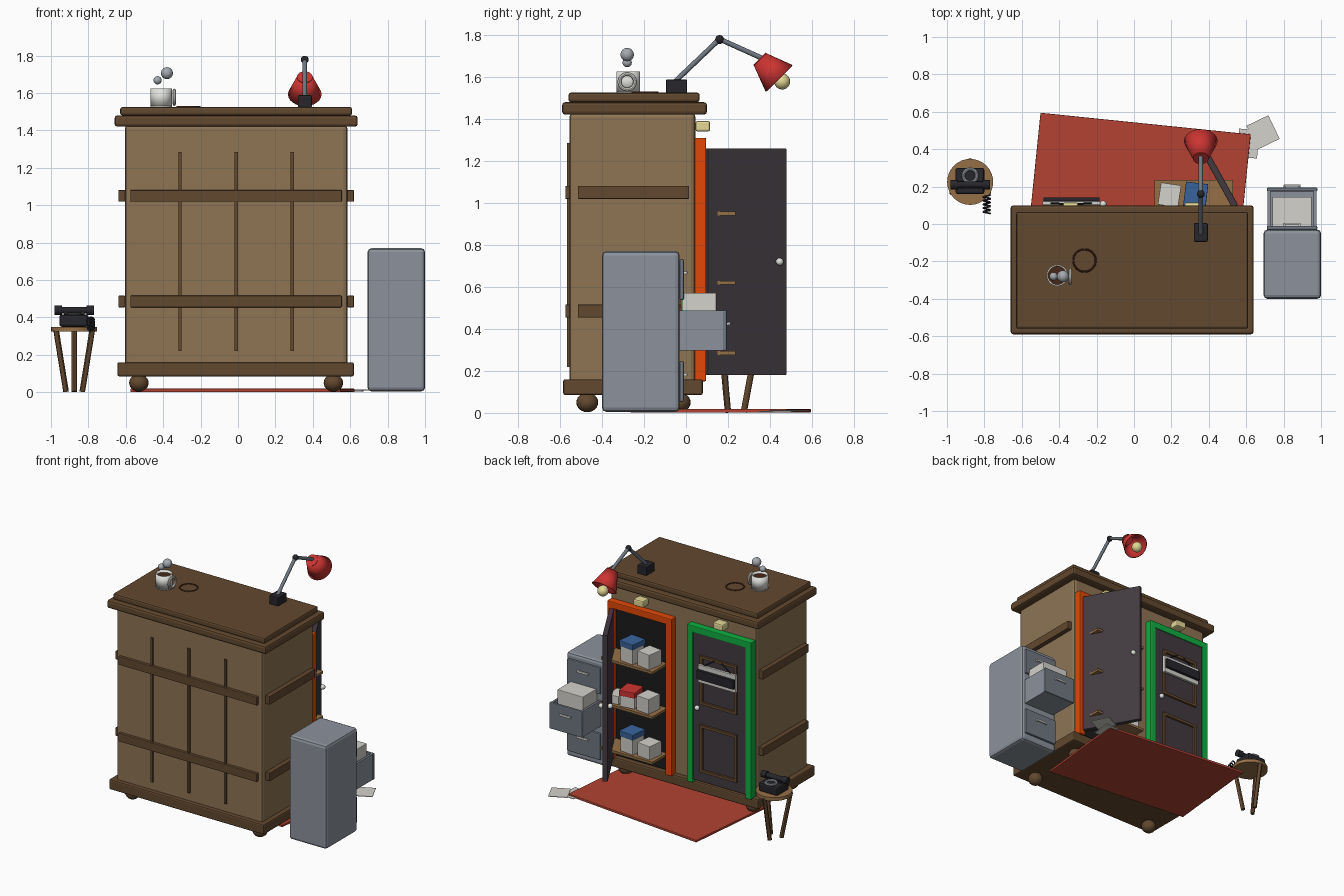
import bpy, math
from mathutils import Vector

if "Cube" in bpy.data.objects:
    bpy.data.objects.remove(bpy.data.objects["Cube"])

mats = {}
def col(name, r, g, b):
    m = bpy.data.materials.new(name)
    lin = [((c / 255 + 0.055) / 1.055) ** 2.4 if c > 10 else c / 3294 for c in (r, g, b)]
    m.diffuse_color = (*lin, 1)
    m.use_nodes = True
    m.node_tree.nodes["Principled BSDF"].inputs["Base Color"].default_value = m.diffuse_color
    mats[name] = m
for n, c in {"wood": (142, 116, 84), "dark_wood": (98, 72, 46), "shelf_wood": (150, 112, 70), "door": (66, 58, 64),
             "black": (38, 38, 44), "inside": (28, 26, 28), "orange": (226, 72, 8), "green": (14, 175, 64),
             "red": (205, 52, 50), "rug": (178, 66, 50), "steel": (140, 146, 156), "drawer": (112, 120, 130),
             "paper": (212, 210, 204), "cream": (228, 216, 150), "white": (225, 225, 220), "blue": (58, 100, 158),
             "coffee": (72, 40, 24), "steam": (165, 170, 176)}.items():
    col(n, *c)

def finish(o, name, mat, bevel=0, smooth=False):
    o.name = name
    o.data.materials.append(mats[mat])
    if bevel:
        m = o.modifiers.new("bevel", 'BEVEL')
        m.width, m.segments = bevel, 2
    if smooth:
        bpy.ops.object.shade_smooth_by_angle()
    return o

def box(name, x, y, z, mat, bevel=0, rot=0):
    bpy.ops.mesh.primitive_cube_add(size=1)
    o = bpy.context.object
    o.location = [(a + b) / 2 for a, b in (x, y, z)]
    o.scale = [b - a for a, b in (x, y, z)]
    o.rotation_euler.z = rot
    bpy.ops.object.transform_apply(location=False, rotation=False)
    return finish(o, name, mat, bevel)

def cbox(name, c, s, mat, bevel=0, rot=0):
    return box(name, *[(c[i] - s[i] / 2, c[i] + s[i] / 2) for i in range(3)], mat, bevel, rot)

def ball(name, c, r, mat, squash=1):
    bpy.ops.mesh.primitive_uv_sphere_add(segments=20, ring_count=12, radius=r, location=c)
    bpy.context.object.scale.z = squash
    return finish(bpy.context.object, name, mat, smooth=True)

def rod(name, a, b, r1, r2, mat, verts=16, fill='NGON'):
    a, b = Vector(a), Vector(b)
    bpy.ops.mesh.primitive_cone_add(vertices=verts, radius1=r1, radius2=r2, depth=(b - a).length,
                                    location=(a + b) / 2, end_fill_type=fill)
    o = bpy.context.object
    o.rotation_euler = (b - a).to_track_quat('Z', 'Y').to_euler()
    return finish(o, name, mat, smooth=True)

def ring(name, c, R, r, mat, rot=(0, 0, 0)):
    bpy.ops.mesh.primitive_torus_add(location=c, major_radius=R, minor_radius=r, rotation=rot,
                                     major_segments=32, minor_segments=8)
    return finish(bpy.context.object, name, mat, smooth=True)

# main cabinet with plinth, stepped top and ball feet
box("cabinet_body", (-.605, .585), (-.555, .045), (.12, 1.43), "wood", .02)
box("plinth", (-.645, .62), (-.585, .08), (.085, .16), "dark_wood", .01)
box("top_lower_slab", (-.66, .64), (-.59, .10), (1.42, 1.48), "dark_wood", .015)
box("top_upper_slab", (-.63, .61), (-.56, .065), (1.48, 1.525), "dark_wood", .012)
for x in (-.53, .51):
    for y in (-.47, -.03):
        ball("ball_foot", (x, y, .05), .052, "dark_wood", .9)

# straps and battens on the front and sides
for x in (-.31, -.01, .29):
    cbox("batten", (x, -.555, .752), (.018, .024, 1.065), "dark_wood")
for z in (.485, 1.05):
    cbox("front_strap", (-.01, -.558, z), (1.13, .034, .062), "dark_wood", .004)
    for x in (-.622, .602):
        cbox("side_strap", (x, -.25, z), (.036, .53, .062), "dark_wood", .004)

# two door frames with a lamp above each
for cx, mat in ((-.335, "green"), (.315, "orange")):
    for s in (-1, 1):
        cbox(mat + "_door_post", (cx + s * .238, .068, .73), (.05, .056, 1.16), mat, .006)
    cbox(mat + "_door_lintel", (cx, .068, 1.285), (.526, .056, .05), mat, .006)
    cbox("door_light", (cx - .004, .08, 1.365), (.082, .07, .05), "cream", .01)

# closed door with moulded panels, blank sign and knob
cbox("closed_door", (-.335, .065, .72), (.43, .05, 1.09), "door", .004)
for z0, z1 in ((.25, .60), (.75, 1.11)):
    zc = (z0 + z1) / 2
    for s in (-1, 1):
        cbox("panel_stile", (-.335 + s * .14, .095, zc), (.02, .02, z1 - z0), "dark_wood")
        cbox("panel_rail", (-.335, .095, zc + s * ((z1 - z0) / 2 - .01)), (.30, .02, .02), "dark_wood")
cbox("sign_plate", (-.335, .112, .985), (.31, .02, .13), "paper", .003)
cbox("sign_band", (-.335, .130, .985), (.30, .025, .065), "black")
for s in (-1, 1):
    rod("sign_hanger", (-.335 + s * .12, .112, 1.04), (-.335 + s * .03, .108, 1.10), .004, .004, "black", 8)
ball("closed_door_knob", (-.165, .107, .72), .018, "white")

# open door swung outwards
hinge, d = Vector((.54, .095, .72)), Vector((-.485, .874, 0)).normalized()
n = Vector((d.y, -d.x, 0))
cbox("open_door", hinge + d * .215, (.43, .035, 1.08), "door", .004, math.atan2(d.y, d.x))
for s in (-1, 1):
    ball("open_door_knob", hinge + d * .385 + n * .03 * s, .018, "white")

# dark interior, shelves and stored boxes
cbox("dark_interior", (.315, .05, .72), (.44, .024, 1.1), "inside")
for z in (.285, .62, .95):
    cbox("shelf", (.32, .145, z), (.42, .18, .018), "shelf_wood")
def carton(x, z, w, h, rot, lid=None):
    cbox("carton", (x, .155, z + h / 2), (w, .12, h), "paper", .003, rot)
    if lid:
        cbox("carton_lid", (x, .155, z + h + .02), (w + .01, .13, .04), lid, .003, rot)
carton(.33, .959, .11, .11, -.12, "blue")
carton(.19, .959, .11, .11, -.15)
carton(.45, .629, .08, .06, .1)
carton(.34, .629, .11, .08, .15, "red")
carton(.20, .629, .11, .11, -.1)
carton(.33, .294, .11, .11, -.1, "blue")
carton(.19, .294, .11, .10, -.12)

# filing cabinet with one open drawer
box("filing_cabinet", (.693, 1.0), (-.40, -.03), (.005, .77), "steel", .02)
for zc, y in ((.15, -.03), (.393, .175), (.635, -.03)):
    box("drawer_front", (.71, .98), (y, y + .02), (zc - .097, zc + .097), "drawer", .006)
    box("drawer_handle", (.80, .89), (y + .026, y + .036), (zc + .025, zc + .04), "white", .003)
    for x in (.805, .885):
        cbox("handle_mount", (x, y + .024, zc + .032), (.01, .02, .012), "white")
box("drawer_bottom", (.715, .975), (-.03, .18), (.297, .31), "steel")
for x in (.715, .960):
    box("drawer_side", (x, x + .015), (-.03, .18), (.297, .488), "steel")
box("paper_stack", (.74, .95), (-.02, .145), (.31, .572), "paper", .004)
box("red_folder", (.76, .86), (-.027, -.018), (.50, .60), "red")

# rug and loose papers
cbox("rug", (.024, .164, .010), (1.13, .75, .018), "rug", .004, -.102)
cbox("loose_paper", (.69, .49, .012), (.13, .14, .004), "paper", 0, .45)
cbox("loose_paper", (.61, .43, .006), (.11, .15, .004), "paper", 0, -.1)

# desk lamp
cbox("lamp_base", (.357, -.045, 1.555), (.075, .10, .066), "black", .006)
rod("lamp_lower_arm", (.357, -.05, 1.58), (.357, .16, 1.78), .012, .012, "drawer")
rod("lamp_upper_arm", (.357, .16, 1.78), (.357, .36, 1.69), .012, .012, "drawer")
ball("lamp_joint", (.357, .16, 1.778), .021, "black")
shade = rod("lamp_shade", (.357, .353, 1.683), (.357, .443, 1.593), .042, .09, "red", 24, 'NOTHING')
m = shade.modifiers.new("thickness", 'SOLIDIFY')
m.thickness = .006
rod("shade_cap", (.357, .35, 1.686), (.357, .357, 1.679), .042, .042, "red", 24)
ball("lamp_bulb", (.357, .458, 1.578), .038, "cream")

# mug with coffee, steam and a ring stain
rod("mug_wall", (-.41, -.275, 1.53), (-.41, -.275, 1.625), .057, .057, "white", 28, 'NOTHING')
m = bpy.context.object.modifiers.new("thickness", 'SOLIDIFY')
m.thickness = .008
rod("mug_bottom", (-.41, -.275, 1.525), (-.41, -.275, 1.537), .057, .057, "white", 28)
rod("coffee", (-.41, -.275, 1.59), (-.41, -.275, 1.608), .05, .05, "coffee", 28)
ring("mug_handle", (-.341, -.28, 1.577), .037, .009, "white", (0, math.pi / 2, 0))
ball("steam_puff", (-.43, -.28, 1.668), .022, "steam")
ball("steam_puff", (-.38, -.28, 1.706), .032, "steam")
ring("coffee_stain", (-.265, -.195, 1.526), .06, .005, "coffee")

# three-legged stool
sx, sy = -.876, .225
rod("stool_seat", (sx, sy, .325), (sx, sy, .35), .123, .123, "shelf_wood", 32)
for a in (90, 210, 330):
    c, s = math.cos(math.radians(a)), math.sin(math.radians(a))
    rod("stool_leg", (sx + .05 * c, sy + .05 * s, .003), (sx + .112 * c, sy + .112 * s, .335), .015, .015, "dark_wood", 12)

# telephone with handset, dial and coiled cord
box("phone_body", (-.955, -.80), (.16, .30), (.35, .415), "black", .012)
rod("handset_grip", (-.97, .21, .438), (-.785, .21, .438), .018, .018, "black")
for s in (-1, 1):
    rod("handset_cup", (sx + s * .065, .21, .438), (sx + s * .105, .21, .438), .025, .025, "black")
    cbox("handset_cradle", (sx + s * .045, .21, .418), (.02, .04, .02), "black")
ring("phone_dial", (sx, .258, .417), .036, .009, "steam")
cu = bpy.data.curves.new("phone_cord", 'CURVE')
cu.dimensions, cu.bevel_depth, cu.bevel_resolution = '3D', .005, 1
sp = cu.splines.new('POLY')
N = 72
sp.points.add(N)
for i in range(N + 1):
    t, a = i / N, i / N * 5 * 2 * math.pi
    sp.points[i].co = (-.787 + .018 * math.cos(a), .155 - .10 * t, .385 - .04 * t + .018 * math.sin(a), 1)
cord = bpy.data.objects.new("phone_cord", cu)
bpy.context.collection.objects.link(cord)
cu.materials.append(mats["black"])
